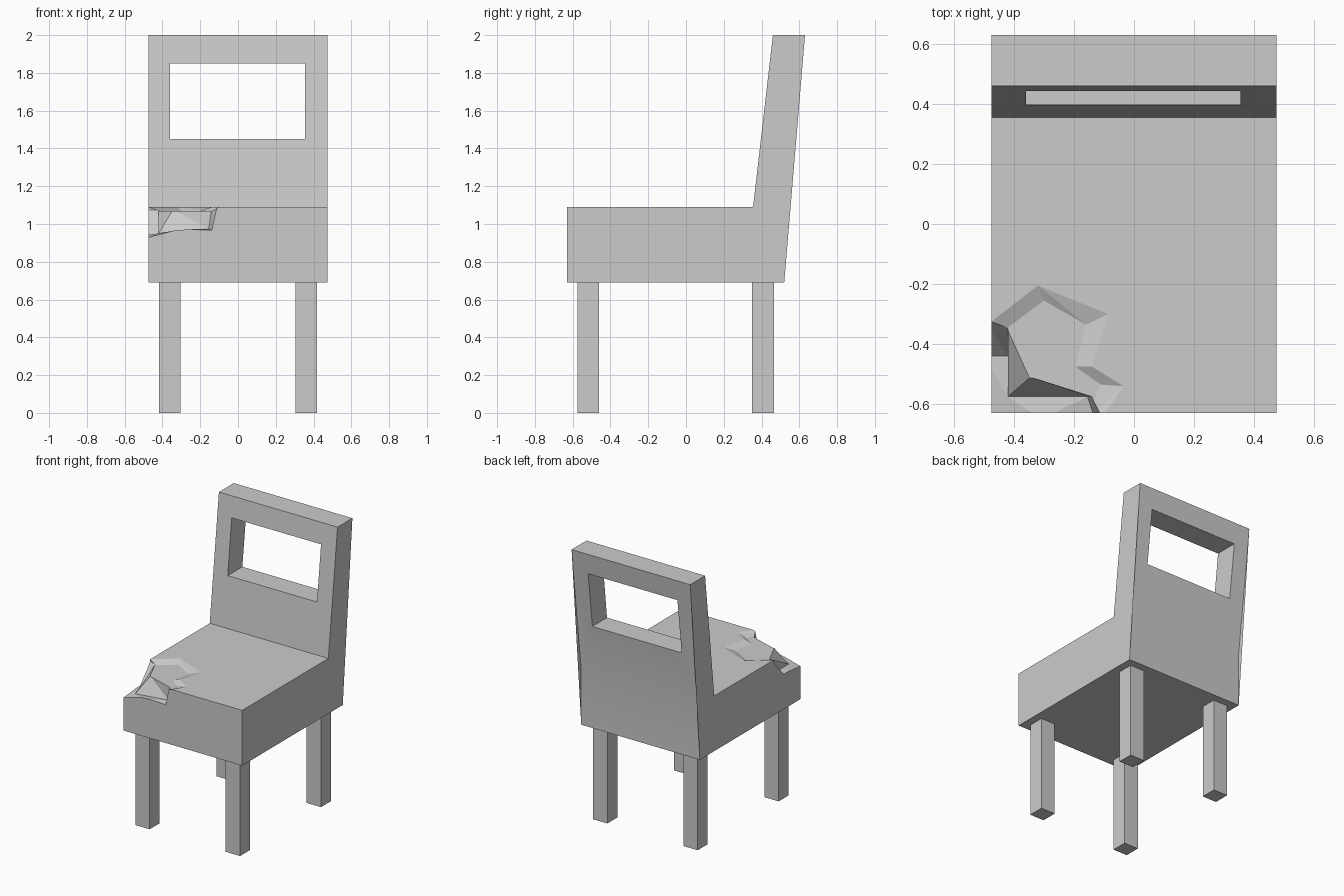
import bpy
import bmesh
from math import radians

default_cube = bpy.data.objects.get("Cube")
if default_cube:
    bpy.data.objects.remove(default_cube, do_unlink=True)

grey = bpy.data.materials.new("plain grey")
grey.use_nodes = True
grey.diffuse_color = (0.6, 0.6, 0.6, 1)
grey.node_tree.nodes["Principled BSDF"].inputs["Base Color"].default_value = grey.diffuse_color


def loft(name, rings):
    """Closed solid through rings of equal point count, capped at both ends."""
    bm = bmesh.new()
    loops = [[bm.verts.new(point) for point in ring] for ring in rings]
    for low, high in zip(loops, loops[1:]):
        for i in range(len(low)):
            j = (i + 1) % len(low)
            bm.faces.new((low[i], low[j], high[i]))
            bm.faces.new((low[j], high[j], high[i]))
    caps = [bm.faces.new(loops[0]), bm.faces.new(loops[-1])]
    bmesh.ops.triangulate(bm, faces=caps)
    bmesh.ops.recalc_face_normals(bm, faces=bm.faces)
    # Merge the flat triangle pairs back into clean faces
    bmesh.ops.dissolve_limit(bm, angle_limit=radians(0.1), verts=bm.verts, edges=bm.edges)
    mesh = bpy.data.meshes.new(name)
    bm.to_mesh(mesh)
    bm.free()
    mesh.materials.append(grey)
    obj = bpy.data.objects.new(name, mesh)
    bpy.context.collection.objects.link(obj)
    return obj


def box(name, x, y, z):
    """Box between pairs of limits."""
    outline = [(x[0], y[0]), (x[1], y[0]), (x[1], y[1]), (x[0], y[1])]
    return loft(name, [[(px, py, pz) for px, py in outline] for pz in z])


def carve(target, cutter):
    """Subtract the cutter and delete it."""
    cutter.hide_render = True
    cut = target.modifiers.new("cut", "BOOLEAN")
    cut.operation = "DIFFERENCE"
    cut.solver = "EXACT"
    cut.object = cutter
    bpy.context.view_layer.objects.active = target
    bpy.ops.object.modifier_apply(modifier=cut.name)
    bpy.data.objects.remove(cutter, do_unlink=True)


HALF_WIDTH = 0.475
SEAT_TOP = 1.09
ABOVE = 1.3

# Seat block and leaning back, one side profile swept across the width
profile = [(-0.63, 0.69), (0.52, 0.69), (0.52, SEAT_TOP), (0.63, 2),
           (0.46, 2), (0.355, SEAT_TOP), (-0.63, SEAT_TOP)]
body = loft("seat_and_back",
            [[(x, y, z) for y, z in profile] for x in (-HALF_WIDTH, HALF_WIDTH)])

# Rectangular opening in the back
carve(body, box("opening_cutter", (-0.36, 0.355), (0.2, 0.9), (1.45, 1.85)))

# Shallow worn hollow on the seat corner
hollow_floor = [(-0.5, -0.37), (-0.42, -0.345), (-0.3, -0.255), (-0.16, -0.335),
                (-0.195, -0.475), (-0.11, -0.535), (-0.16, -0.65), (-0.5, -0.65)]
hollow_rim = [(-0.5, -0.34), (-0.475, -0.325), (-0.32, -0.205), (-0.085, -0.3),
              (-0.14, -0.475), (-0.035, -0.54), (-0.11, -0.65), (-0.52, -0.67)]
carve(body, loft("hollow_cutter", [
    [(x, y, z) for x, y in ring]
    for ring, z in ((hollow_floor, 1.07), (hollow_rim, SEAT_TOP), (hollow_rim, ABOVE))]))

# Deeper chip that breaks away the very corner
chip_floor = [(-0.5, -0.44, 0.94), (-0.42, -0.44, 0.95), (-0.42, -0.575, 0.95),
              (-0.155, -0.575, 0.975), (-0.13, -0.65, 0.965),
              (-0.31, -0.65, 0.97), (-0.5, -0.65, 0.92)]
chip_rim = [(-0.5, -0.318), (-0.42, -0.345), (-0.345, -0.51),
            (-0.14, -0.575), (-0.105, -0.65), (-0.31, -0.65), (-0.5, -0.65)]
carve(body, loft("chip_cutter", [
    chip_floor,
    [(x, y, 1.075) for x, y in chip_rim],
    [(x, y, ABOVE) for x, y in chip_rim]]))

# Soft bend up the rear, crisp edges elsewhere
bpy.ops.object.select_all(action="DESELECT")
body.select_set(True)
bpy.context.view_layer.objects.active = body
bpy.ops.object.shade_smooth_by_angle(angle=radians(8))

# Four square legs
LEG = 0.0575
for row, y in (("front", -0.518), ("back", 0.408)):
    for side, x in (("left", 0.362), ("right", -0.362)):
        box(f"{row}_{side}_leg", (x - LEG, x + LEG), (y - LEG, y + LEG), (0, 0.69))
